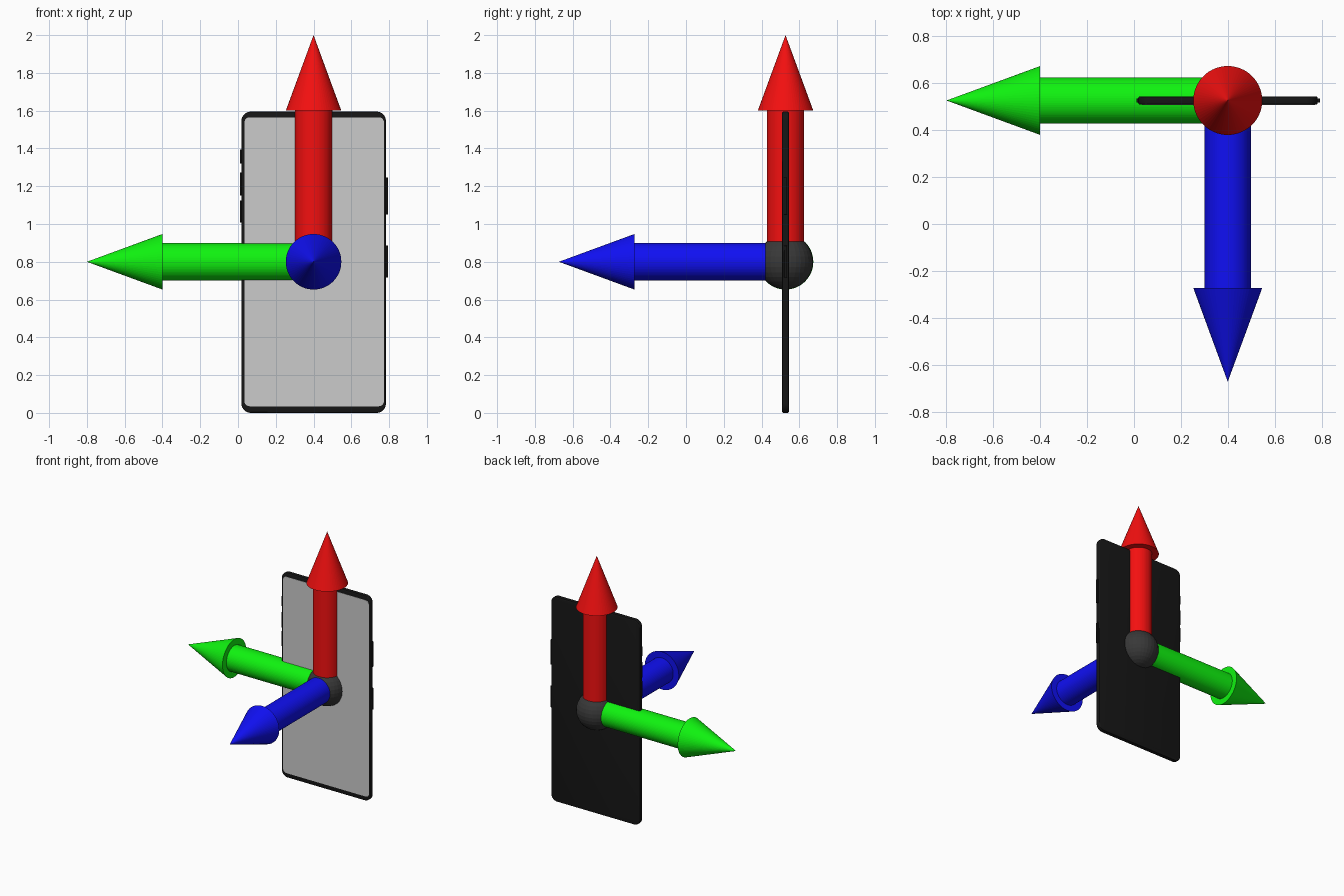
import bpy, bmesh
from math import pi
from mathutils import Vector, Matrix

if "Cube" in bpy.data.objects:
    bpy.data.objects.remove(bpy.data.objects["Cube"])

CENTRE = Vector((0.4, 0.527, 0.8))
SIDES = 64


def material(name, rgb):
    m = bpy.data.materials.new(name)
    m.diffuse_color = (*rgb, 1)
    m.use_nodes = True
    m.node_tree.nodes["Principled BSDF"].inputs["Base Color"].default_value = m.diffuse_color
    return m


BLACK = material("black", (0.008, 0.008, 0.008))
DARK = material("dark_grey", (0.04, 0.04, 0.04))
RED = material("red", (0.9, 0.005, 0.005))
GREEN = material("green", (0.005, 0.9, 0.005))
BLUE = material("blue", (0.005, 0.005, 0.9))


def finish(bm, name, mat=None):
    bmesh.ops.recalc_face_normals(bm, faces=bm.faces)
    me = bpy.data.meshes.new(name)
    bm.to_mesh(me)
    bm.free()
    ob = bpy.data.objects.new(name, me)
    bpy.context.collection.objects.link(ob)
    if mat:
        me.materials.append(mat)
    return ob


def slab(name, x, y, z, corner, rim, mat=None):
    """Upright rounded slab between the given (low, high) limits."""
    lo, hi = Vector((x[0], y[0], z[0])), Vector((x[1], y[1], z[1]))
    bm = bmesh.new()
    bmesh.ops.create_cube(bm, size=1, matrix=Matrix.Translation((lo + hi) / 2)
                          @ Matrix.Diagonal((*(hi - lo), 1)))
    edges = [e for e in bm.edges if abs(e.verts[0].co.y - e.verts[1].co.y) > 1e-4]
    bmesh.ops.bevel(bm, geom=edges, offset=corner, segments=8, profile=0.5, affect='EDGES')
    if rim:
        edges = [e for e in bm.edges if abs(e.verts[0].co.y - e.verts[1].co.y) < 1e-5]
        bmesh.ops.bevel(bm, geom=edges, offset=rim, segments=3, profile=0.5, affect='EDGES')
    ob = finish(bm, name, mat)
    for p in ob.data.polygons:
        p.use_smooth = True
    ob.data.set_sharp_from_angle(angle=pi / 6)
    return ob


def arrow(name, direction, mat):
    """Shaft from the hub centre with a closed cone head."""
    turn = Matrix.Translation(CENTRE) @ Vector(direction).to_track_quat('Z', 'Y').to_matrix().to_4x4()
    for part, r1, r2, start, end in (("shaft", 0.099, 0.099, 0, 0.8),
                                     ("head", 0.147, 0, 0.8, 1.2)):
        bm = bmesh.new()
        bmesh.ops.create_cone(bm, cap_ends=True, segments=SIDES, radius1=r1, radius2=r2,
                              depth=end - start,
                              matrix=turn @ Matrix.Translation((0, 0, (start + end) / 2)))
        bmesh.ops.remove_doubles(bm, verts=bm.verts, dist=1e-5)
        finish(bm, f"{name}_arrow_{part}", mat)


# Phone body and screen
slab("phone_body", (0.018, 0.783), (0.509, 0.545), (0, 1.595), 0.05, 0.008, BLACK)
slab("screen", (0.034, 0.773), (0.507, 0.52), (0.035, 1.565), 0.028, 0)

# Side buttons
for side, x, spans in (("left", (0.010, 0.03), ((1.32, 1.395), (1.151, 1.273), (1.008, 1.125))),
                       ("right", (0.773, 0.794), ((1.05, 1.247), (0.716, 0.886)))):
    for i, span in enumerate(spans):
        slab(f"{side}_button_{i + 1}", x, (0.519, 0.535), span, 0.004, 0.003, BLACK)

# Axis arrows
arrow("up", (0, 0, 1), RED)
arrow("side", (-1, 0, 0), GREEN)
arrow("forward", (0, -1, 0), BLUE)

# Hub ball
bm = bmesh.new()
bmesh.ops.create_uvsphere(bm, u_segments=32, v_segments=16, radius=0.146,
                          matrix=Matrix.Translation(CENTRE))
finish(bm, "hub", DARK)
